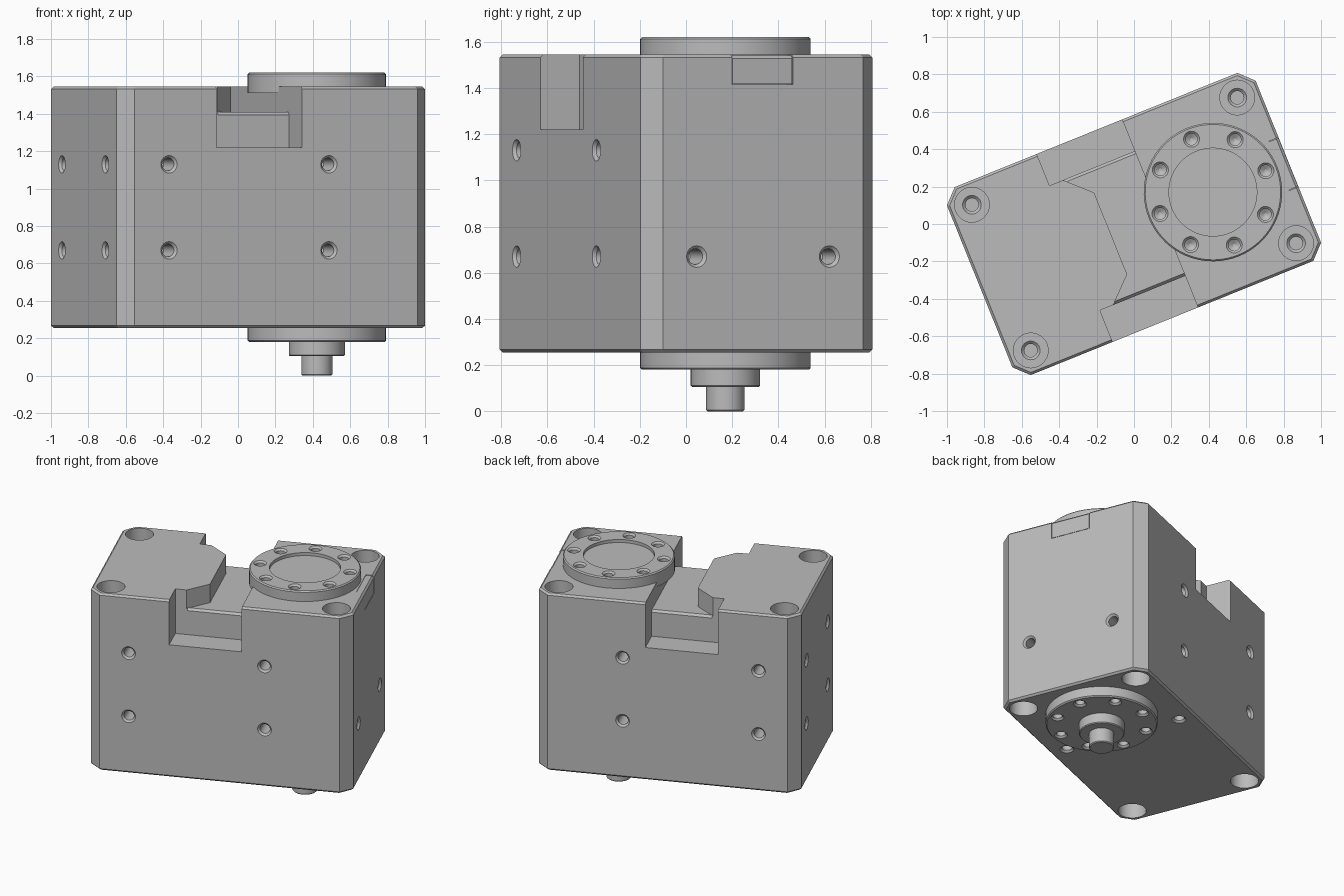
import bpy, bmesh, math
from mathutils import Matrix, Vector

cube = bpy.data.objects.get("Cube")
if cube:
    bpy.data.objects.remove(cube)

TURN = Matrix.Rotation(math.radians(22), 4, 'Z')   # whole unit is turned on its base
HX, HY, CUT = 0.89, 0.542, 0.075                   # body half sizes and corner cut
Z0, Z1 = 0.255, 1.545                              # body bottom and top
AXIS = 0.455                                       # output axis along the body

grey = bpy.data.materials.new("satin_grey")
grey.use_nodes = True
GREY = (0.5, 0.5, 0.5, 1)
grey.diffuse_color = GREY
grey.node_tree.nodes["Principled BSDF"].inputs["Base Color"].default_value = GREY


def finish(name, bm):
    bmesh.ops.recalc_face_normals(bm, faces=bm.faces)
    mesh = bpy.data.meshes.new(name)
    bm.to_mesh(mesh)
    bm.free()
    mesh.materials.append(grey)
    obj = bpy.data.objects.new(name, mesh)
    bpy.context.collection.objects.link(obj)
    obj.matrix_world = TURN
    return obj


def loft(bm, rings):
    loops = [[bm.verts.new(p) for p in ring] for ring in rings]
    n = len(loops[0])
    for a, b in zip(loops, loops[1:]):
        for i in range(n):
            j = (i + 1) % n
            bm.faces.new((a[i], a[j], b[j], b[i]))
    bm.faces.new(loops[0][::-1])
    bm.faces.new(loops[-1])


def lathe(bm, profile, place, segs=32):
    rings = []
    for r, z in profile:
        angles = [math.tau * i / segs for i in range(segs)]
        rings.append([place @ Vector((r * math.cos(a), r * math.sin(a), z)) for a in angles])
    loft(bm, rings)


def prism(bm, outline, low, high):
    loft(bm, [[(x, y, z) for x, y in outline] for z in (low, high)])


def drill(bm, pos, normal, r=0.047, depth=0.16):
    # countersunk blind hole
    turn = Vector(normal).to_track_quat('Z', 'Y').to_matrix().to_4x4()
    inner = r * 0.72
    lathe(bm, [(inner * 0.2, -depth - inner * 0.5), (inner, -depth), (inner, inner - r),
               (r, 0), (r, 0.03)], Matrix.Translation(pos) @ turn, 24)


def carve(obj, *cutters):
    for cutter in cutters:
        mod = obj.modifiers.new("cut", 'BOOLEAN')
        mod.operation, mod.solver, mod.object = 'DIFFERENCE', 'EXACT', cutter
    graph = bpy.context.evaluated_depsgraph_get()
    obj.data = bpy.data.meshes.new_from_object(obj.evaluated_get(graph))
    obj.modifiers.clear()
    for cutter in cutters:
        bpy.data.objects.remove(cutter)


def box(x0, x1, y0, y1):
    return [(x0, y0), (x1, y0), (x1, y1), (x0, y1)]


def octagon(inset, z):
    x, y, c = HX - inset, HY - inset, CUT - inset * 0.5
    corner = [(x, y - c), (x - c, y)]
    quarter = corner + [(-a, b) for a, b in reversed(corner)]
    return [(a, b, z) for a, b in quarter + [(-a, -b) for a, b in quarter]]


# Body block with chamfered rims
bm = bmesh.new()
E = 0.013
loft(bm, [octagon(E, Z0), octagon(0, Z0 + E), octagon(0, Z1 - E), octagon(E, Z1)])
body = finish("body", bm)

# Channel across the top
bm = bmesh.new()
wall = [(-0.265, 0.36), (-0.135, 0.236)]
prism(bm, [(0.15, 0.37), (-0.275, 0.37)] + wall + [(x, -y) for x, y in reversed(wall)]
      + [(-0.275, -0.37), (0.15, -0.37)], 1.41, 1.7)
channel = finish("channel_cutter", bm)

# Deep pockets on both long sides, with a softened ledge above
pockets = []
for s in (-1, 1):
    bm = bmesh.new()
    prism(bm, box(-0.342, 0.15, s * 0.36, s * 0.7), 1.22, 1.7)
    pockets.append(finish("pocket_cutter", bm))
    bm = bmesh.new()
    loft(bm, [[(x, s * 0.34, 1.415), (x, s * 0.365, 1.39), (x, s * 0.365, 1.415)]
              for x in (-0.26, 0.15)])
    pockets.append(finish("ledge_cutter", bm))

# Recess for the end cover plate
bm = bmesh.new()
prism(bm, box(HX - 0.055, 1, -0.145, 0.14), 1.415, 1.7)
recess = finish("recess_cutter", bm)

# Threaded holes on the sides and corner counterbores at both ends
bm = bmesh.new()
HIGH, LOW = 1.13, 0.67
for s in (-1, 1):
    for z in (HIGH, LOW):
        for x in (-0.617, 0.305):
            drill(bm, (x, s * HY, z), (0, s, 0))
        drill(bm, (-HX, s * 0.31, z), (-1, 0, 0))
    drill(bm, (HX, s * 0.31, LOW), (1, 0, 0))
    drill(bm, (0.155, s * 0.42, Z0), (0, 0, -1))
    for x in (-0.765, 0.765):
        for z, up in ((Z1, 1), (Z0, -1)):
            place = Matrix.Translation((x, s * 0.42, z)) @ Matrix.Diagonal((1, 1, up, 1))
            lathe(bm, [(0.035, -0.32), (0.035, -0.265), (0.05, -0.25), (0.093, -0.25),
                       (0.093, 0.03)], place)
holes = finish("hole_cutter", bm)
carve(body, channel, *pockets, recess, holes)

# Cover plate set flush into the end face
bm = bmesh.new()
G = 0.003
prism(bm, box(HX - 0.06, HX - 0.001, G - 0.145, 0.14 - G), 1.415 + G, Z1 - 0.004)
bmesh.ops.bevel(bm, geom=[e for e in bm.edges if all(v.co.x > HX - 0.01 and v.co.z > 1.5
                for v in e.verts)], offset=E, segments=1, affect='EDGES')
cover_plate = finish("cover_plate", bm)


def flange(name, start, end, recessed):
    # round mounting flange with a ring of eight screw holes
    up = 1 if end > start else -1
    centre = Matrix.Translation((AXIS, 0, 0))
    R, c = 0.37, 0.008
    face = [(R, start), (R, end - up * c), (R - c, end)]
    if recessed:
        face += [(0.235, end), (0.235, end - 0.022)]
    bm = bmesh.new()
    lathe(bm, face, centre, 72)
    obj = finish(name, bm)
    bm = bmesh.new()
    for k in range(8):
        a = math.tau * k / 8
        pos = (AXIS + 0.305 * math.cos(a), 0.305 * math.sin(a), end)
        drill(bm, pos, (0, 0, up), 0.043, 0.06)
    carve(obj, finish("screw_cutter", bm))
    return obj


top_flange = flange("top_flange", 1.512, 1.62, True)
bottom_flange = flange("bottom_flange", Z0 + 0.02, 0.18, False)

# Stepped hub and shaft below the bottom flange
bm = bmesh.new()
lathe(bm, [(0.15, 0.19), (0.15, 0.111), (0.144, 0.105), (0.083, 0.105), (0.083, 0.006),
           (0.077, 0)], Matrix.Translation((AXIS, 0, 0)), 48)
hub = finish("hub_and_shaft", bm)

for obj in (body, top_flange, bottom_flange, hub):
    bpy.ops.object.select_all(action='DESELECT')
    obj.select_set(True)
    bpy.context.view_layer.objects.active = obj
    bpy.ops.object.shade_smooth_by_angle(angle=math.radians(25))
